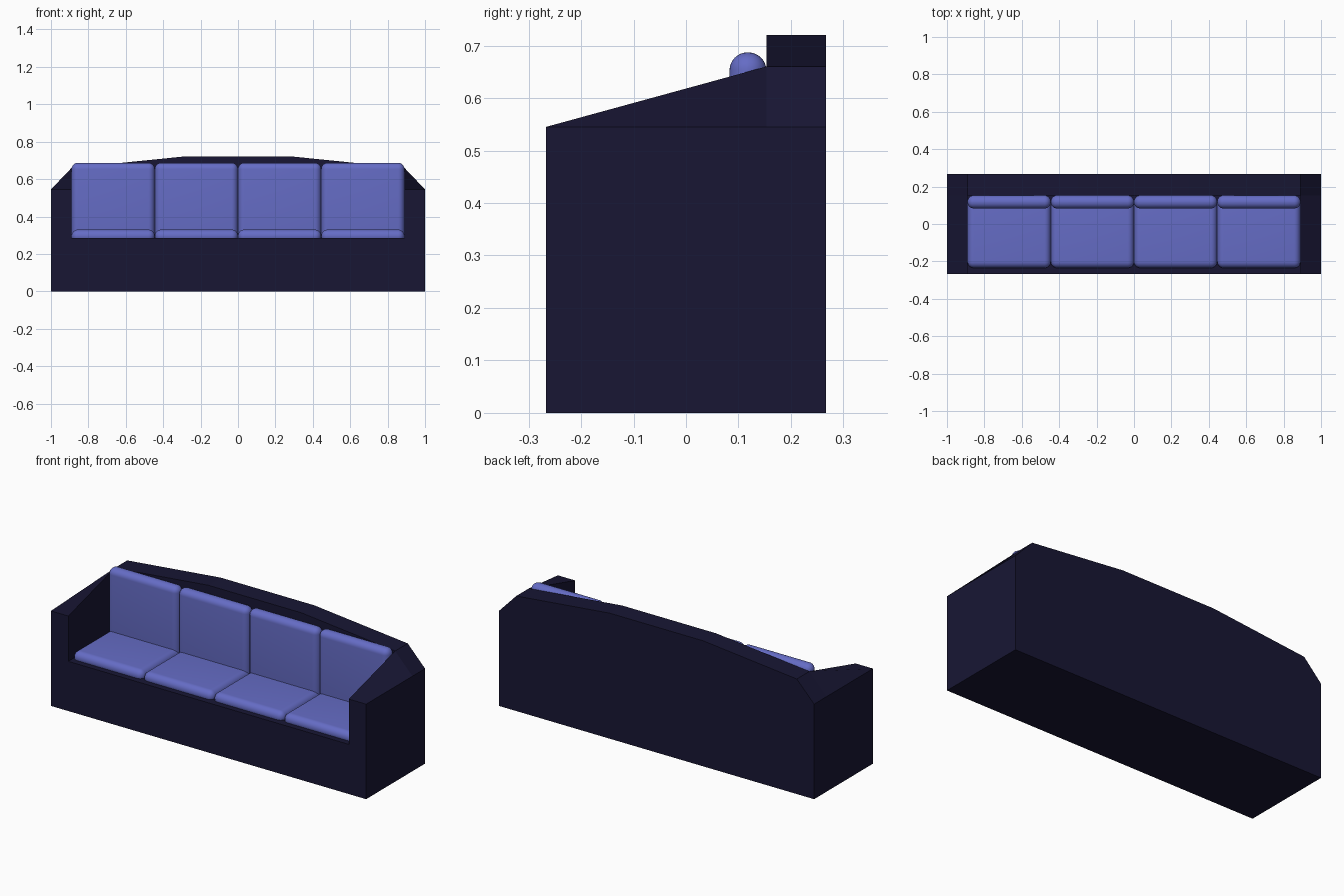
import bpy, bmesh

if "Cube" in bpy.data.objects:
    bpy.data.objects.remove(bpy.data.objects["Cube"])

FRONT, BACKREST, REAR = -0.267, 0.153, 0.267   # y of front, backrest front, rear
SEAT, ARM, SHOULDER, TOP = 0.285, 0.545, 0.66, 0.72  # heights
INNER = 0.89                                   # inside face of the arm
navy = bpy.data.materials.new("navy_fabric")
navy.diffuse_color = (0.009, 0.008, 0.034, 1)
navy.use_nodes = True
navy.node_tree.nodes["Principled BSDF"].inputs["Base Color"].default_value = navy.diffuse_color
blue = bpy.data.materials.new("blue_fabric")
blue.diffuse_color = (0.13, 0.15, 0.56, 1)
blue.use_nodes = True
blue.node_tree.nodes["Principled BSDF"].inputs["Base Color"].default_value = blue.diffuse_color


def mesh_object(name, bm, mat):
    bmesh.ops.recalc_face_normals(bm, faces=bm.faces)
    me = bpy.data.meshes.new(name)
    bm.to_mesh(me)
    bm.free()
    me.materials.append(mat)
    ob = bpy.data.objects.new(name, me)
    bpy.context.collection.objects.link(ob)
    return ob


# Sofa frame: right half as one shell, mirrored
P = {
    "a": (0, FRONT, 0), "b": (1, FRONT, 0), "c": (1, REAR, 0), "d": (0, REAR, 0),
    "e": (1, FRONT, ARM), "f": (INNER, FRONT, ARM),
    "g": (INNER, FRONT, SEAT), "h": (0, FRONT, SEAT),
    "i": (INNER, BACKREST, SEAT), "j": (0, BACKREST, SEAT),
    "k": (1, BACKREST, ARM), "l": (1, REAR, ARM),
    "m": (INNER, BACKREST, SHOULDER), "n": (INNER, REAR, SHOULDER),
    "o": (0.297, BACKREST, TOP), "p": (0.297, REAR, TOP),
    "q": (0, BACKREST, TOP), "r": (0, REAR, TOP),
}
# front, bottom, side, rear, seat deck, arm inside, backrest, tops
FACES = ["abefgh", "adcb", "bclke", "dclnpr", "hgij", "fmig", "jimoq",
         "ekmf", "klnm", "mnpo", "oprq"]
bm = bmesh.new()
V = {k: bm.verts.new(co) for k, co in P.items()}
for f in FACES:
    bm.faces.new([V[k] for k in f])
frame = mesh_object("sofa_frame", bm, navy)
mir = frame.modifiers.new("mirror", 'MIRROR')
mir.use_clip = True


# Cushions: rounded boxes given by their min and max corners
def cushion(name, lo, hi, radius=0.034):
    bm = bmesh.new()
    bmesh.ops.create_cube(bm, size=1)
    for v in bm.verts:
        v.co = [(a + b) / 2 + c * (b - a) for a, b, c in zip(lo, hi, v.co)]
    bmesh.ops.bevel(bm, geom=bm.edges[:], offset=radius, segments=8,
                    profile=0.5, affect='EDGES')
    ob = mesh_object(name, bm, blue)
    bpy.ops.object.select_all(action='DESELECT')
    ob.select_set(True)
    bpy.context.view_layer.objects.active = ob
    bpy.ops.object.shade_smooth_by_angle()


W = INNER / 2
for n in range(4):
    x0 = -INNER + n * W
    cushion(f"seat_cushion_{n + 1}", (x0, -0.235, 0.26), (x0 + W, BACKREST, 0.33))
    cushion(f"back_cushion_{n + 1}", (x0, 0.083, 0.27), (x0 + W, BACKREST, 0.687))
